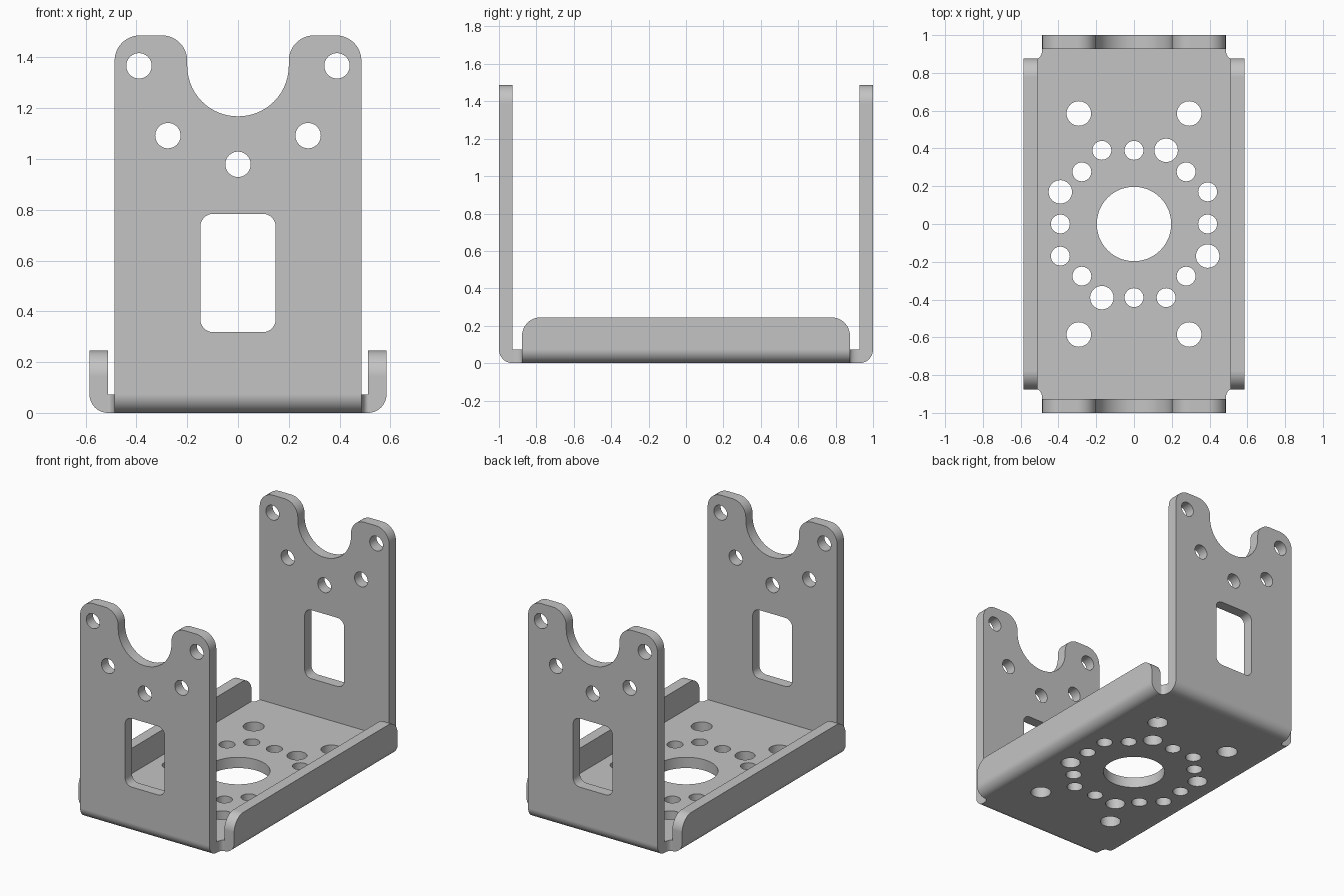
import bpy, bmesh, math
from mathutils import Vector

if "Cube" in bpy.data.objects:
    bpy.data.objects.remove(bpy.data.objects["Cube"], do_unlink=True)

SHEET = 0.073          # sheet thickness, also the outer bend radius
PLACE = {"x": lambda u, v, w: (w, u, v),
         "y": lambda u, v, w: (u, w, v),
         "z": lambda u, v, w: (u, v, w)}


def rounded(corners, steps=14):
    """Right-angled outline; each corner is (u, v) or (u, v, radius)."""
    pts = []
    for i, c in enumerate(corners):
        p = Vector(c[:2])
        if len(c) == 2:
            pts.append(p)
            continue
        a = (Vector(corners[i - 1][:2]) - p).normalized()
        b = (Vector(corners[(i + 1) % len(corners)][:2]) - p).normalized()
        centre = p + c[2] * (a + b)
        for k in range(steps + 1):
            t = math.pi / 2 * k / steps
            pts.append(centre - c[2] * (b * math.cos(t) + a * math.sin(t)))
    return pts


def circle(u, v, r, n=40):
    return [(u + r * math.cos(math.tau * k / n), v + r * math.sin(math.tau * k / n))
            for k in range(n)]


def prism(name, outlines, axis, lo, hi):
    """Extrude one or more outlines along an axis."""
    bm = bmesh.new()
    for pts in outlines:
        ends = [[bm.verts.new(PLACE[axis](p[0], p[1], w)) for p in pts] for w in (lo, hi)]
        bm.faces.new(ends[0])
        bm.faces.new(ends[1][::-1])
        for k in range(len(pts)):
            j = (k + 1) % len(pts)
            bm.faces.new((ends[0][k], ends[0][j], ends[1][j], ends[1][k]))
    bmesh.ops.recalc_face_normals(bm, faces=bm.faces)
    mesh = bpy.data.meshes.new(name)
    bm.to_mesh(mesh)
    bm.free()
    obj = bpy.data.objects.new(name, mesh)
    bpy.context.collection.objects.link(obj)
    return obj


def activate(obj):
    bpy.ops.object.select_all(action="DESELECT")
    obj.select_set(True)
    bpy.context.view_layer.objects.active = obj


def combine(obj, other, operation):
    mod = obj.modifiers.new(operation.title(), "BOOLEAN")
    mod.operation, mod.object, mod.solver = operation, other, "EXACT"
    activate(obj)
    bpy.ops.object.modifier_apply(modifier=mod.name)
    bpy.data.objects.remove(other, do_unlink=True)


def channel(half, top):
    """Bent U section with round outer bends."""
    inner = half - SHEET
    return rounded([(-half, top), (-half, 0, SHEET), (half, 0, SHEET), (half, top),
                    (inner, top), (inner, SHEET), (-inner, SHEET), (-inner, top)])


# Base with two tall end walls, trimmed to the lobed outline
bracket = prism("bracket", [channel(1, 1.6)], "x", -0.7, 0.7)
W, TOP = 0.486, 1.487
lobes = rounded([(-W, -0.1), (W, -0.1), (W, TOP, 0.1), (0.2, TOP, 0.1), (0.2, 1.168, 0.199),
                 (-0.2, 1.168, 0.199), (-0.2, TOP, 0.1), (-W, TOP, 0.1)])
combine(bracket, prism("wall_outline", [lobes], "y", -1.2, 1.2), "INTERSECT")

# Low side flanges with rounded ends
flanges = prism("side_flanges", [channel(0.585, 0.4)], "y", -1.1, 1.1)
L = 0.877
ends = rounded([(-L, -0.1), (L, -0.1), (L, 0.245, 0.1), (-L, 0.245, 0.1)])
combine(flanges, prism("flange_outline", [ends], "x", -0.8, 0.8), "INTERSECT")
combine(bracket, flanges, "UNION")

# Small concave corner reliefs between walls and flanges
for sx in (-1, 1):
    for sy in (-1, 1):
        arc = [(0.512 - 0.026 * math.cos(k * math.pi / 16), 0.925 - 0.048 * math.sin(k * math.pi / 16))
               for k in range(9)]
        shape = [(0.4, 0.8), (0.4, 0.925)] + arc + [(0.512, 0.8)]
        relief = prism("corner_relief", [[(sx * u, sy * v) for u, v in shape]], "z", 0, SHEET)
        combine(bracket, relief, "UNION")

# Wall holes and rectangular window
wall_cuts = [circle(0, 0.979, 0.05),
             rounded([(-0.148, 0.318, 0.05), (0.148, 0.318, 0.05),
                      (0.148, 0.784, 0.05), (-0.148, 0.784, 0.05)])]
for s in (-1, 1):
    wall_cuts += [circle(s * 0.39, 1.367, 0.05), circle(s * 0.276, 1.092, 0.05)]
combine(bracket, prism("wall_cutter", wall_cuts, "y", -1.2, 1.2), "DIFFERENCE")

# Base bore, ring of holes repeated by quarter turns, and four outer holes
base_cuts = [circle(0, 0, 0.197, 72)]
base_cuts += [circle(sx * 0.292, sy * 0.585, 0.065) for sx in (-1, 1) for sy in (-1, 1)]
for turn in range(4):
    c, s = round(math.cos(turn * math.pi / 2)), round(math.sin(turn * math.pi / 2))
    for u, v, r in ((0.39, 0, 0.05), (0.276, 0.276, 0.05), (0.17, 0.39, 0.062), (-0.17, 0.39, 0.05)):
        base_cuts.append(circle(u * c - v * s, u * s + v * c, r))
combine(bracket, prism("base_cutter", base_cuts, "z", -0.1, 0.2), "DIFFERENCE")

# Plain grey metal
grey = bpy.data.materials.new("grey_metal")
grey.use_nodes = True
colour = (0.55, 0.55, 0.55, 1)
grey.diffuse_color = colour
grey.node_tree.nodes["Principled BSDF"].inputs["Base Color"].default_value = colour
bracket.data.materials.clear()
bracket.data.materials.append(grey)
for face in bracket.data.polygons:
    face.material_index = 0

# Smooth bends, crisp edges, flat sheet faces
activate(bracket)
bpy.ops.object.shade_smooth_by_angle(angle=math.radians(30))
weighted = bracket.modifiers.new("Weighted Normals", "WEIGHTED_NORMAL")
weighted.keep_sharp = True
